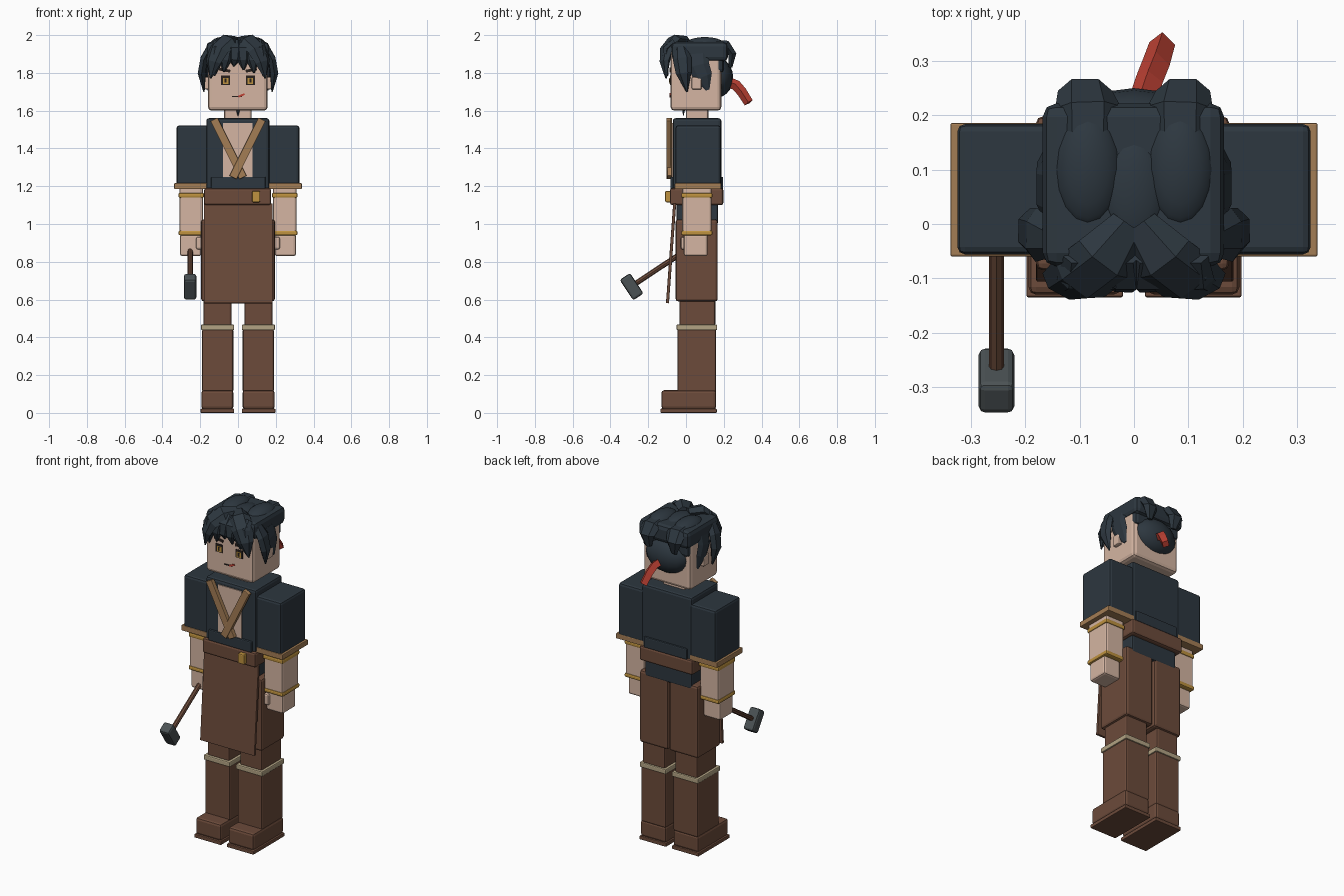
import bpy, bmesh, math
from mathutils import Vector, Matrix

if "Cube" in bpy.data.objects:
    bpy.data.objects.remove(bpy.data.objects["Cube"])


def mat(name, r, g, b):
    m = bpy.data.materials.new(name)
    m.diffuse_color = (r, g, b, 1)
    m.use_nodes = True
    m.node_tree.nodes["Principled BSDF"].inputs["Base Color"].default_value = m.diffuse_color
    return m


NAVY = mat("navy cloth and hair", 0.026, 0.038, 0.050)
BROWN = mat("brown leather", 0.150, 0.070, 0.043)
SKIN = mat("skin", 0.66, 0.46, 0.36)
TAN = mat("tan trim", 0.37, 0.205, 0.090)
GOLD = mat("gold", 0.52, 0.29, 0.05)
CREAM = mat("cream band", 0.45, 0.37, 0.23)
IRON = mat("iron", 0.070, 0.085, 0.090)
RED = mat("red ribbon", 0.53, 0.055, 0.035)
INK = mat("dark ink", 0.02, 0.014, 0.012)


def finish(name, bm, m, smooth=False):
    bmesh.ops.recalc_face_normals(bm, faces=bm.faces[:])
    me = bpy.data.meshes.new(name)
    bm.to_mesh(me)
    bm.free()
    ob = bpy.data.objects.new(name, me)
    me.materials.append(m)
    bpy.context.collection.objects.link(ob)
    for p in me.polygons:
        p.use_smooth = smooth
    return ob


def box(name, m, x, y, z, bevel=0.0, rot=None):
    """Bevelled box from (min, max) ranges, optionally rotated about its centre."""
    bm = bmesh.new()
    bmesh.ops.create_cube(bm, size=1)
    size = Vector((x[1] - x[0], y[1] - y[0], z[1] - z[0]))
    bmesh.ops.scale(bm, vec=size, verts=bm.verts)
    if bevel:
        bmesh.ops.bevel(bm, geom=bm.edges[:], offset=bevel, segments=2, profile=0.5, affect='EDGES')
    if rot:
        bmesh.ops.rotate(bm, matrix=Matrix.Rotation(rot[1], 3, rot[0]), verts=bm.verts)
    bmesh.ops.translate(bm, vec=Vector((sum(x), sum(y), sum(z))) / 2, verts=bm.verts)
    return finish(name, bm, m)


SIDES = (("left", 1), ("right", -1))


def pair(name, m, x, y, z, bevel=0.0, rot=None):
    """The same box on both sides of the body."""
    for side, s in SIDES:
        r = (rot[0], s * rot[1]) if rot else None
        box(side + "_" + name, m, sorted((s * x[0], s * x[1])), y, z, bevel, r)


def lock(name, pts, widths, depths, out, m=NAVY, n=6, smooth=False):
    """Loft of elliptical rings along a path; 'out' points away from the head."""
    bm = bmesh.new()
    P = [Vector(p) for p in pts]
    rings = []
    for i, p in enumerate(P):
        t = (P[min(i + 1, len(P) - 1)] - P[max(i - 1, 0)]).normalized()
        a = t.cross(Vector(out)).normalized()
        o = a.cross(t).normalized()
        rings.append([bm.verts.new(p + a * widths[i] * math.cos(k * math.tau / n)
                                   + o * depths[i] * math.sin(k * math.tau / n)) for k in range(n)])
    for r0, r1 in zip(rings, rings[1:]):
        for k in range(n):
            bm.faces.new((r0[k], r0[(k + 1) % n], r1[(k + 1) % n], r1[k]))
    bm.faces.new(rings[0])
    bm.faces.new(rings[-1])
    return finish(name, bm, m, smooth)


def dome(name, c, r, m=NAVY):
    bm = bmesh.new()
    bmesh.ops.create_uvsphere(bm, u_segments=16, v_segments=10, radius=1)
    bmesh.ops.scale(bm, vec=r, verts=bm.verts)
    bmesh.ops.translate(bm, vec=c, verts=bm.verts)
    return finish(name, bm, m, True)


# Legs and boots
pair("sole", BROWN, (.02, .198), (-.135, .163), (0, .022), .004)
pair("boot_foot", BROWN, (.024, .194), (-.13, .16), (.02, .12), .014)
pair("boot_shaft", BROWN, (.025, .19), (-.045, .16), (.11, .445), .01)
pair("boot_band", CREAM, (.02, .196), (-.05, .165), (.438, .468), .006)
pair("knee", BROWN, (.035, .182), (-.035, .155), (.46, .62), .01)
pair("thigh", BROWN, (.004, .195), (-.055, .168), (.59, 1.025), .014)

# Hips, belt, buckle and apron
box("hips", NAVY, (-.155, .155), (-.05, .17), (1.0, 1.15), .01)
box("belt", BROWN, (-.18, .175), (-.085, .198), (1.10, 1.19), .012)
box("buckle", GOLD, (.075, .117), (-.11, -.08), (1.115, 1.175), .006)
box("apron", BROWN, (-.18, .183), (-.087, -.071), (.58, 1.11), .003, ('X', -.072))

# Tunic with open chest, collar straps and waist flaps
box("tunic", NAVY, (-.168, .166), (-.07, .187), (1.18, 1.56), .014)
box("chest_opening", SKIN, (-.08, .076), (-.075, -.067), (1.23, 1.535))
box("front_flap", NAVY, (-.142, .146), (-.083, -.06), (1.185, 1.25), .006)
box("back_flap", NAVY, (-.142, .146), (.175, .197), (1.185, 1.25), .006)
for side, s in SIDES:
    yo = -.004 if s > 0 else 0
    box(side + "_chest_strap", TAN, (s * .05 - .021, s * .05 + .021), (-.1 + yo, -.075 + yo),
        (1.228, 1.572), .003, ('Y', s * math.radians(26.5)))

# Arms
pair("sleeve", NAVY, (.15, .325), (-.056, .184), (1.195, 1.522), .014)
pair("sleeve_trim", TAN, (.14, .338), (-.06, .186), (1.184, 1.216), .004)
pair("forearm", SKIN, (.185, .31), (-.02, .135), (.94, 1.2), .01)
pair("upper_bracelet", GOLD, (.18, .315), (-.025, .14), (1.138, 1.165), .008)
pair("lower_bracelet", GOLD, (.18, .315), (-.025, .14), (.94, .965), .008)
pair("hand", SKIN, (.195, .307), (-.012, .115), (.83, .945), .012)
pair("thumb", SKIN, (.182, .222), (-.028, .05), (.865, .932), .01)

# Hammer carried in the right hand
tilt = math.radians(33.5)
axis = Vector((0, -math.cos(tilt), -math.sin(tilt)))
top = Vector((-.253, .01, .868))
lock("hammer_handle", [top, top + axis * .34], [.014] * 2, [.014] * 2, (1, 0, 0), BROWN, 8)
box("hammer_head", IRON, (-.286, -.22), (-.321, -.255), (.603, .733), .012, ('X', tilt))

# Neck, head and ears
box("neck", SKIN, (-.073, .072), (.0, .118), (1.5, 1.63), .01)
box("head", SKIN, (-.159, .157), (-.082, .187), (1.6, 1.93), .02)
pair("ear", SKIN, (.14, .178), (.03, .083), (1.712, 1.778), .008)
lock("chin_tuft", [(0, -.01, 1.62), (0, -.015, 1.572)], [.014, .002], [.01, .002], (0, -1, 0))

# Face details as thin plates
pair("eye_outline", INK, (.042, .09), (-.085, -.08), (1.737, 1.786))
pair("iris", GOLD, (.05, .08), (-.088, -.082), (1.742, 1.774))
pair("pupil", INK, (.061, .072), (-.090, -.082), (1.748, 1.77))
pair("eyebrow", INK, (.04, .1), (-.087, -.08), (1.807, 1.822), 0, ('Y', -.2))
box("mouth", INK, (-.032, .022), (-.086, -.08), (1.672, 1.678))
box("lip", RED, (0, .036), (-.087, -.08), (1.676, 1.686), 0, ('Y', -.4))

# Hair: cap, crown lobes and back mass
box("hair_cap", NAVY, (-.168, .166), (-.078, .222), (1.86, 1.965), .025)
box("hair_back_panel", NAVY, (-.155, .155), (.1, .2), (1.80, 1.9), .02)
dome("back_hair", (0, .165, 1.775), (.14, .085, .105))
dome("crown_center", (0, .06, 1.95), (.06, .10, .03))
for side, s in SIDES:
    # rounded crown lobes and a backward tuft
    dome(side + "_crown", (s * .085, .10, 1.945), (.065, .11, .045))
    lock(side + "_back_tuft", [(s * .085, .12, 1.95), (s * .085, .215, 1.945), (s * .09, .245, 1.90),
                               (s * .085, .235, 1.83)],
         [.055, .06, .05, .02], [.03, .03, .025, .01], (0, .6, 1))
    # swept front tuft that forms the top outline
    lock(side + "_front_tuft", [(s * .01, .0, 1.965), (s * .055, -.065, 1.965), (s * .10, -.10, 1.925),
                                (s * .13, -.112, 1.86), (s * .145, -.105, 1.77)],
         [.035, .06, .06, .045, .004], [.03, .036, .03, .022, .004], (0, -.5, 1))
    # side lock in front of the ear and a short one behind it
    lock(side + "_side_lock", [(s * .145, -.03, 1.94), (s * .18, -.02, 1.875), (s * .192, -.012, 1.80),
                               (s * .18, .005, 1.70)],
         [.03, .05, .042, .004], [.02, .022, .024, .004], (s, 0, .2))
    lock(side + "_ear_lock", [(s * .155, .06, 1.90), (s * .166, .065, 1.84), (s * .166, .09, 1.78),
                              (s * .158, .115, 1.71)],
         [.06, .058, .05, .01], [.014, .016, .014, .004], (s, 0, 0))

# Fringe points across the forehead: root x, tip x, tip z, half width
for i, (x0, x1, z1, w) in enumerate(((-.10, -.125, 1.785, .042), (-.06, -.075, 1.805, .042),
                                     (-.015, -.022, 1.835, .038), (.025, .03, 1.815, .04),
                                     (.07, .085, 1.80, .042), (.11, .135, 1.785, .038))):
    lock("fringe_%d" % (i + 1), [(x0, -.06, 1.965), (x0, -.102, 1.925), ((x0 + x1) / 2, -.11, 1.87),
                                 (x1, -.096, z1)],
         [w * .7, w, w * .85, .004], [.02, .024, .018, .004], (0, -1, .3))

# Red ribbon tying the hair at the back
lock("hair_ribbon", [(.015, .225, 1.75), (.028, .265, 1.735), (.04, .295, 1.70), (.052, .332, 1.642)],
     [.026, .026, .026, .024], [.028, .028, .027, .025], (0, 1, .8), RED, 4)
